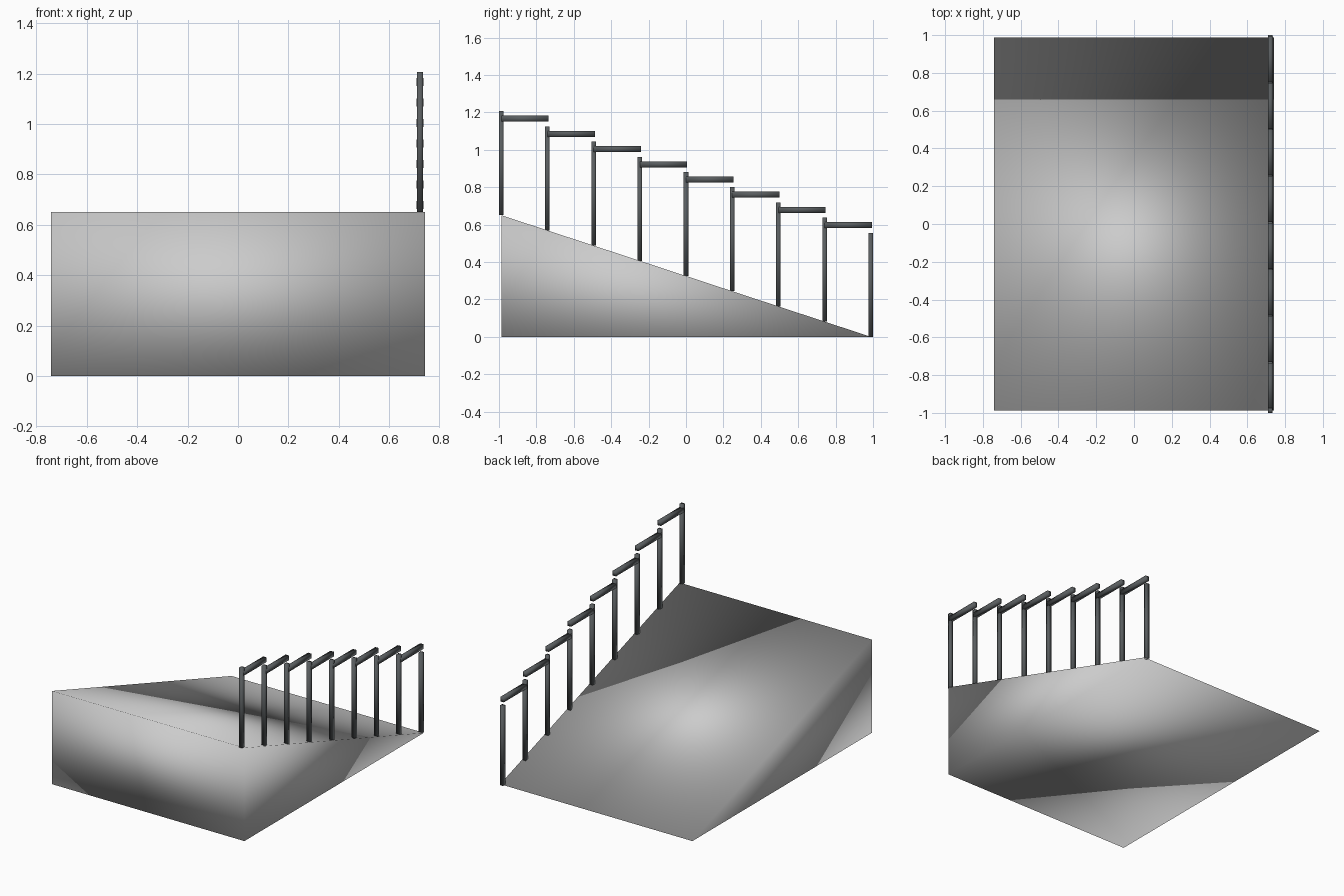
import bpy, bmesh
from mathutils import Matrix

if "Cube" in bpy.data.objects:
    bpy.data.objects.remove(bpy.data.objects["Cube"])

HALF_W, HALF_L, HEIGHT = 0.741, 0.9877, 0.65
POSTS = 9
STEP = 2 * HALF_L / (POSTS - 1)
RAIL_X = 0.722
POST_W, POST_H = 0.0246, 0.556
RAIL_W, RAIL_H, RAIL_UP = 0.0265, 0.032, 0.516


def material(name, r, g, b):
    mat = bpy.data.materials.new(name)
    mat.diffuse_color = (r, g, b, 1)
    mat.use_nodes = True
    mat.node_tree.nodes["Principled BSDF"].inputs["Base Color"].default_value = mat.diffuse_color
    return mat


CONCRETE = material("concrete", 0.53, 0.55, 0.55)
METAL = material("dark_metal", 0.10, 0.11, 0.115)


def finish(name, bm, mat):
    """Make an object with soft shading carried across all its edges."""
    bmesh.ops.recalc_face_normals(bm, faces=bm.faces)
    mesh = bpy.data.meshes.new(name)
    bm.to_mesh(mesh)
    bm.free()
    mesh.materials.append(mat)
    mesh.shade_smooth()
    obj = bpy.data.objects.new(name, mesh)
    bpy.context.collection.objects.link(obj)
    return obj


def bar(name, size, centre):
    bm = bmesh.new()
    bmesh.ops.create_cube(bm, size=1, matrix=Matrix.Translation(centre) @ Matrix.Diagonal((*size, 1)))
    return finish(name, bm, METAL)


# Wedge: triangular side profile extruded across the width
bm = bmesh.new()
profile = [(-HALF_L, 0), (HALF_L, 0), (-HALF_L, HEIGHT)]
side = bm.faces.new([bm.verts.new((-HALF_W, y, z)) for y, z in profile])
ext = bmesh.ops.extrude_face_region(bm, geom=[side], use_keep_orig=True)
moved = [g for g in ext["geom"] if isinstance(g, bmesh.types.BMVert)]
bmesh.ops.translate(bm, vec=(2 * HALF_W, 0, 0), verts=moved)
finish("ramp", bm, CONCRETE)

# Railing: a post at each step, a level rail reaching from each post to the next
for i in range(POSTS):
    y = -HALF_L + i * STEP
    base = HEIGHT * (HALF_L - y) / (2 * HALF_L)
    bar(f"post_{i + 1}", (POST_W, POST_W, POST_H), (RAIL_X, y, base + POST_H / 2))
    if i < POSTS - 1:
        bar(f"rail_{i + 1}", (RAIL_W, STEP + 0.006, RAIL_H),
            (RAIL_X, y + STEP / 2 + 0.003, base + RAIL_UP))
